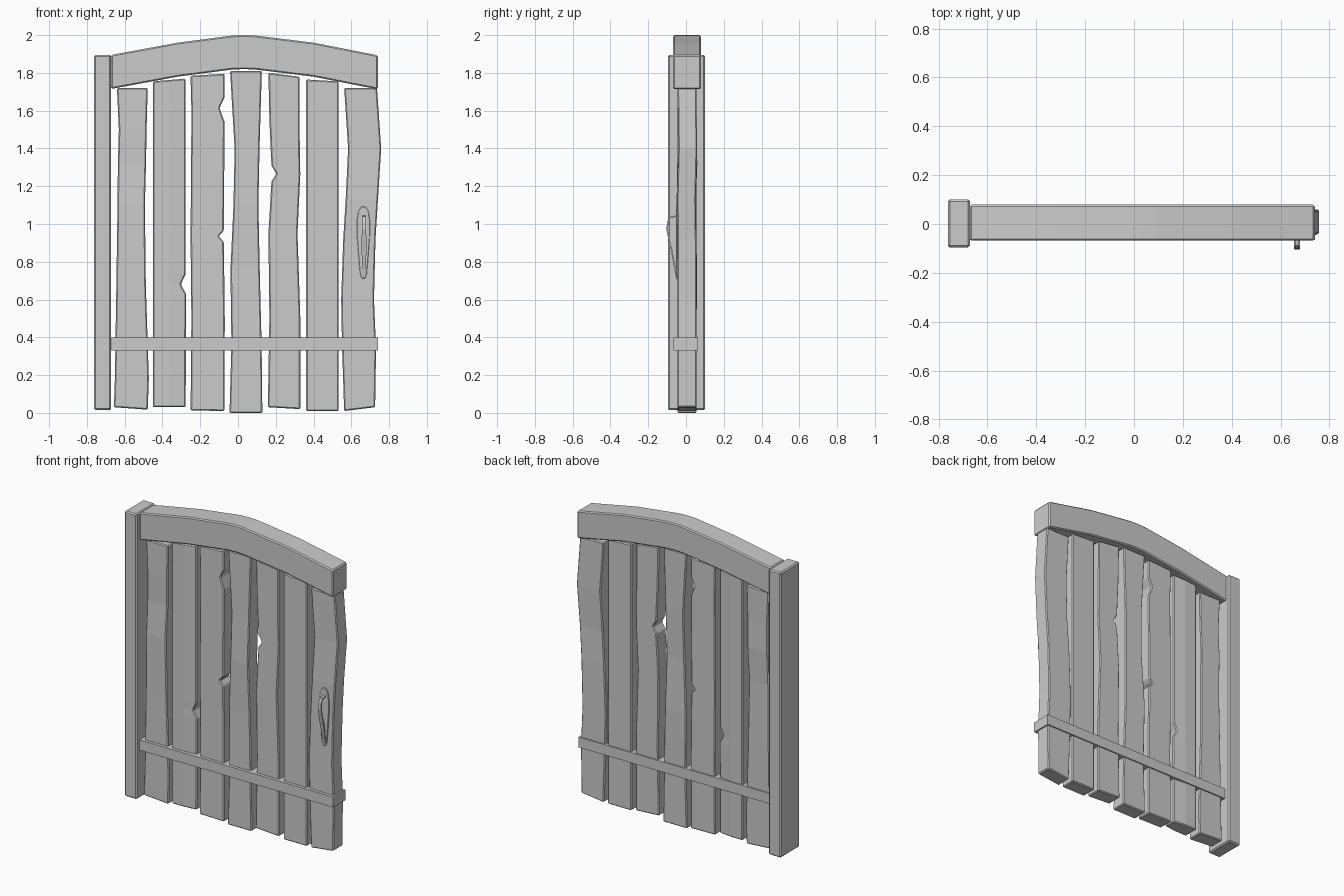
import bpy, bmesh, math


def finish(bm, name, bevel=0.0):
    bmesh.ops.recalc_face_normals(bm, faces=bm.faces)
    me = bpy.data.meshes.new(name)
    bm.to_mesh(me)
    bm.free()
    ob = bpy.data.objects.new(name, me)
    bpy.context.collection.objects.link(ob)
    if bevel:
        m = ob.modifiers.new("edge_bevel", 'BEVEL')
        m.width, m.segments = bevel, 1
        m.limit_method, m.angle_limit = 'ANGLE', math.radians(40)
    return ob


def box(name, x, y, z, bevel=0.0):
    bm = bmesh.new()
    bmesh.ops.create_cube(bm, size=1)
    for v in bm.verts:
        v.co = [(a + b) / 2 + c * (b - a) for c, (a, b) in zip(v.co, (x, y, z))]
    return finish(bm, name, bevel)


def loft(name, rings, bevel=0.0):
    """Join equal-sized rings of points into a closed solid."""
    bm = bmesh.new()
    vs = [[bm.verts.new(p) for p in r] for r in rings]
    n = len(vs[0])
    for a, b in zip(vs, vs[1:]):
        for i in range(n):
            j = (i + 1) % n
            bm.faces.new((a[i], a[j], b[j], b[i]))
    bm.faces.new(vs[0])
    bm.faces.new(vs[-1])
    return finish(bm, name, bevel)


def plank(name, rows, bot=0.0, top=0.0, bend={}, thin=0.0):
    """rows: (height, left, right); bot/top tilt the ends, bend shifts a row in y."""
    rings = []
    y0, y1 = -0.045, 0.055
    for k, (z, l, r) in enumerate(rows):
        tilt = bot if k == 0 else top if k == len(rows) - 1 else 0
        d, m = bend.get(k, 0), (rows[0][1] + rows[0][2]) / 2
        rings.append([(l, y0 + d, z), (m, y0 + d, z + tilt / 2),
                      (r, y0 + d + thin, z + tilt), (r, y1 + d - thin, z + tilt),
                      (m, y1 + d, z + tilt / 2), (l, y1 + d, z)])
    return loft(name, rings, 0.006)


# Hinge post and lower cross bar
box("hinge_post", (-0.762, -0.672), (-0.096, 0.101), (0.015, 1.895), 0.008)
box("lower_bar", (-0.672, 0.74), (-0.065, 0.063), (0.33, 0.398))

# Arched top beam
arch = [(-0.672, 1.895), (-0.32, 1.96), (-0.03, 1.998), (0.03, 2.0),
        (0.09, 1.998), (0.40, 1.96), (0.74, 1.893)]
loft("arched_beam", [[(x, -0.068, z - 0.18), (x, 0.079, z - 0.18),
                      (x, 0.079, z), (x, -0.068, z)] for x, z in arch], 0.007)

# Weathered planks, left to right
plank("plank_1", [(0.03, -.657, -.478), (0.18, -.652, -.472), (0.68, -.644, -.488),
                  (1.10, -.638, -.493), (1.32, -.636, -.487), (1.5, -.631, -.484),
                  (1.72, -.641, -.478)], bot=-.013, bend={3: -.004, 4: .005})
plank("plank_2", [(0.03, -.451, -.277), (0.63, -.451, -.275), (0.68, -.451, -.303),
                  (0.735, -.451, -.277), (1.755, -.451, -.277)], top=.015, thin=.01)
plank("plank_3", [(0.013, -.251, -.071), (0.5, -.247, -.07), (0.905, -.251, -.075),
                  (0.935, -.251, -.103), (0.965, -.251, -.075), (1.54, -.247, -.071),
                  (1.615, -.247, -.098), (1.67, -.249, -.071), (1.785, -.251, -.071)],
      bot=-.003, top=.01)
plank("plank_4", [(0.0, -.045, .129), (0.36, -.035, .125), (0.76, -.04, .115),
                  (1.1, -.024, .108), (1.4, -.018, .114), (1.81, -.042, .126)],
      bend={2: .004, 3: -.005})
plank("plank_5", [(0.03, .158, .33), (0.5, .166, .33), (0.95, .161, .315),
                  (1.225, .177, .328), (1.265, .203, .33), (1.31, .177, .328),
                  (1.55, .166, .326), (1.80, .161, .325)], bot=-.01, top=-.02)
plank("plank_6", [(0.01, .361, .533), (1.765, .361, .533)], top=-.01)
plank("plank_7", [(0.01, .562, .726), (0.34, .551, .731), (0.6, .546, .72),
                  (0.92, .557, .728), (1.13, .57, .741), (1.4, .583, .758),
                  (1.72, .562, .736)], bot=.02, bend={4: -.003, 5: .004})

# Teardrop latch plate
cx = 0.664
half = [(0.01, 1.092), (0.026, 1.07), (0.034, 1.02), (0.034, 0.94),
        (0.026, 0.83), (0.018, 0.735), (0.008, 0.712)]
outline = [(s, z) for s, z in half] + [(-s, z) for s, z in reversed(half)]
loft("latch_plate", [[(cx + s, y, z) for s, z in outline]
                     for y in (-0.035, -0.053)], 0.002)

# Bowed latch handle: strip swept along a side-on path (y, z, half width)
path = [(-0.048, 1.042, .008), (-0.085, 1.036, .008), (-0.096, 1.01, .009),
        (-0.1, 0.97, .011), (-0.088, 0.91, .013), (-0.076, 0.86, .013),
        (-0.063, 0.79, .01), (-0.05, 0.725, .006)]
rings = []
for i, (y, z, w) in enumerate(path):
    a, b = path[max(i - 1, 0)], path[min(i + 1, len(path) - 1)]
    ty, tz = b[0] - a[0], b[1] - a[1]
    n = math.hypot(ty, tz)
    oy, oz = tz / n * 0.004, -ty / n * 0.004
    x = cx + 0.003
    rings.append([(x - w, y + oy, z + oz), (x + w, y + oy, z + oz),
                  (x + w, y - oy, z - oz), (x - w, y - oy, z - oz)])
loft("latch_handle", rings)
